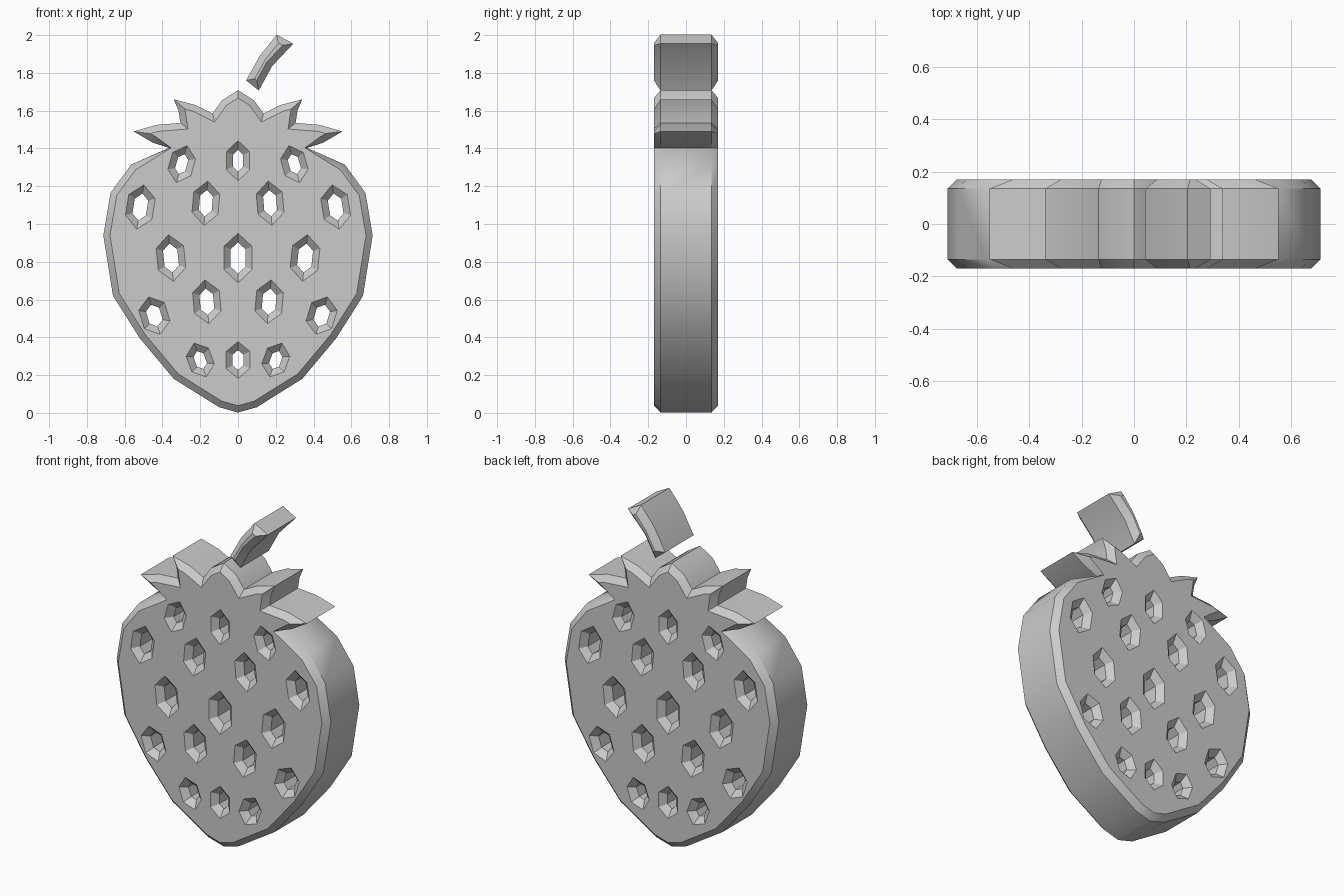
import bpy, bmesh
from math import radians, sin, cos
from mathutils import Vector

if "Cube" in bpy.data.objects:
    bpy.data.objects.remove(bpy.data.objects["Cube"])

BEVEL, DEPTH = 0.035, 0.17


def inset(pts, d):
    """Move a closed outline into the material (left of travel), mitred."""
    out = []
    for i, p in enumerate(pts):
        p = Vector(p)
        a = (p - Vector(pts[i - 1])).normalized()
        b = (Vector(pts[(i + 1) % len(pts)]) - p).normalized()
        na, nb = Vector((-a.y, a.x)), Vector((-b.y, b.x))
        m = (na + nb).normalized()
        c = m.dot(na)
        # very sharp valleys are hardly chamfered
        length = 0.01 if c < 0.4 and a.cross(b) < 0 else d / c
        out.append(p + m * length)
    return out


def plate(name, outlines):
    """Chamfered flat plate in the XZ plane; clockwise outlines are holes."""
    bm = bmesh.new()
    caps = [[], []]
    for pts in outlines:
        face = inset(pts, BEVEL)
        levels = [(face, -DEPTH), (pts, BEVEL - DEPTH), (pts, DEPTH - BEVEL), (face, DEPTH)]
        rings = [[bm.verts.new((p[0], y, p[1])) for p in ps] for ps, y in levels]
        n = len(pts)
        for r, s in zip(rings, rings[1:]):
            for i in range(n):
                j = (i + 1) % n
                bm.faces.new((r[i], r[j], s[j], s[i]))
        for cap, ring in zip(caps, (rings[0], rings[-1])):
            cap += [bm.edges.get((ring[i], ring[i - 1])) for i in range(n)]
    for cap, side in zip(caps, (-1, 1)):
        bmesh.ops.triangle_fill(bm, edges=cap, use_beauty=True, normal=(0, side, 0))
    bmesh.ops.recalc_face_normals(bm, faces=bm.faces)
    me = bpy.data.meshes.new(name)
    bm.to_mesh(me)
    bm.free()
    ob = bpy.data.objects.new(name, me)
    bpy.context.collection.objects.link(ob)
    bpy.ops.object.select_all(action='DESELECT')
    ob.select_set(True)
    bpy.context.view_layer.objects.active = ob
    bpy.ops.object.shade_smooth_by_angle(angle=radians(30))
    return ob


def seed(x, z, w, h, tilt):
    """Elongated hexagon, tilted clockwise in degrees."""
    t = radians(tilt)
    hexagon = [(0, h), (w, h * .55), (w, -h * .55), (0, -h), (-w, -h * .55), (-w, h * .55)]
    return [(x + u * cos(t) + v * sin(t), z - u * sin(t) + v * cos(t)) for u, v in hexagon]


# Right half of berry and leaf crown, from bottom point to top point
half = [(0, .002), (.10, .03), (.34, .18), (.52, .395), (.662, .62), (.713, .94),
        (.675, 1.165), (.565, 1.315), (.365, 1.403), (.45, 1.43), (.553, 1.49), (.43, 1.525),
        (.305, 1.535), (.315, 1.60), (.34, 1.66), (.225, 1.63), (.135, 1.585),
        (.085, 1.655), (0, 1.708)]
outline = half + [(-x, z) for x, z in half[-2:0:-1]]

# Seed holes: centre column, then mirrored pairs
holes = [seed(0, 1.335, .027, .058, 0), seed(0, .82, .04, .083, 0), seed(0, .28, .028, .052, 0)]
for x, z, w, h, t in [(.298, 1.317, .028, .055, -16), (.17, 1.11, .034, .070, -5),
                      (.517, 1.09, .036, .072, -9), (.355, .82, .038, .077, 6),
                      (.165, .588, .036, .070, 5), (.443, .515, .036, .060, 17),
                      (.20, .28, .028, .050, 20)]:
    holes += [seed(x, z, w, h, t), seed(-x, z, w, h, -t)]

plate("berry_with_leaves", [outline] + holes)

# Detached curved stem
plate("stem", [[(.11, 1.707), (.18, 1.835), (.293, 1.955), (.205, 2.002), (.115, 1.89), (.043, 1.76)]])
